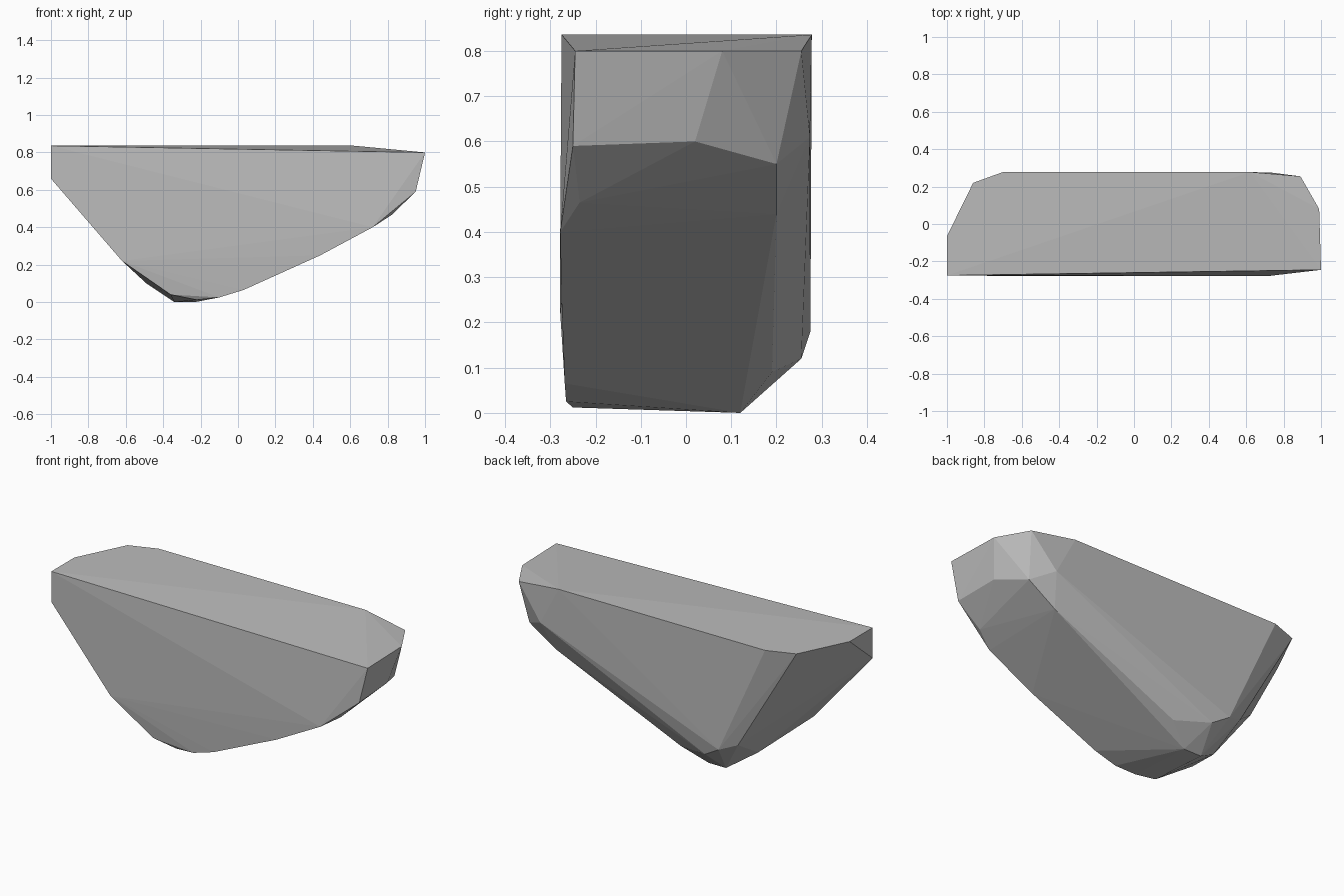
import bpy
import bmesh

# Remove the default cube
default_cube = bpy.data.objects.get("Cube")
if default_cube is not None:
    bpy.data.objects.remove(default_cube, do_unlink=True)


def make_material(name, colour):
    """Plain matte material with one flat colour."""
    material = bpy.data.materials.new(name)
    material.use_nodes = True
    material.diffuse_color = colour
    shader = material.node_tree.nodes["Principled BSDF"]
    shader.inputs["Base Color"].default_value = colour
    shader.inputs["Roughness"].default_value = 0.9
    return material


def hull_object(name, corner_groups, material):
    """Wrap a tight faceted skin around all the corner groups."""
    bm = bmesh.new()
    for corners in corner_groups:
        for corner in corners:
            bm.verts.new(corner)
    result = bmesh.ops.convex_hull(bm, input=bm.verts[:])
    unused = set(result["geom_interior"]) | set(result["geom_unused"])
    loose = [item for item in unused
             if isinstance(item, bmesh.types.BMVert) and item.is_valid]
    bmesh.ops.delete(bm, geom=loose, context="VERTS")
    bmesh.ops.recalc_face_normals(bm, faces=bm.faces[:])
    mesh = bpy.data.meshes.new(name)
    bm.to_mesh(mesh)
    bm.free()
    mesh.materials.append(material)
    rock = bpy.data.objects.new(name, mesh)
    bpy.context.collection.objects.link(rock)
    return rock


# Flat top: level rim, dipping a little at the pointed end
top, dip = 0.836, 0.8
top_rim = [(-1, -.275, top), (-1, -.065, top), (-.86, .22, top),
           (-.7, .278, top), (.62, .278, top),
           (.89, .255, dip), (.99, .08, dip), (1, -.245, dip)]

# Blunt end facets
end_facets = [(.95, -.25, .59), (.94, .02, .6), (.88, .18, .605),
              (.82, -.235, .465), (.86, .2, .55), (-1, -.275, .66)]

# Lower edge of the front face
front_edge = [(.72, -.278, .4), (.44, -.275, .25), (.03, -.268, .065),
              (-.1, -.265, .025), (-.22, -.25, .012),
              (-.36, -.26, .04), (-.62, -.278, .22)]

# Bevelled lower edge of the back face
back_edge = [(.74, .274, .61), (.69, .2, .44), (-.1, .19, .09),
             (-.3, .255, .12), (-.4, .275, .18), (-.5, .24, .22)]

# Keel the rock rests on
keel = [(-.23, .12, 0), (-.34, .12, 0), (-.49, .04, .1)]

stone = make_material("stone grey", (.5, .5, .5, 1))
hull_object("rock", [top_rim, end_facets, front_edge, back_edge, keel], stone)
